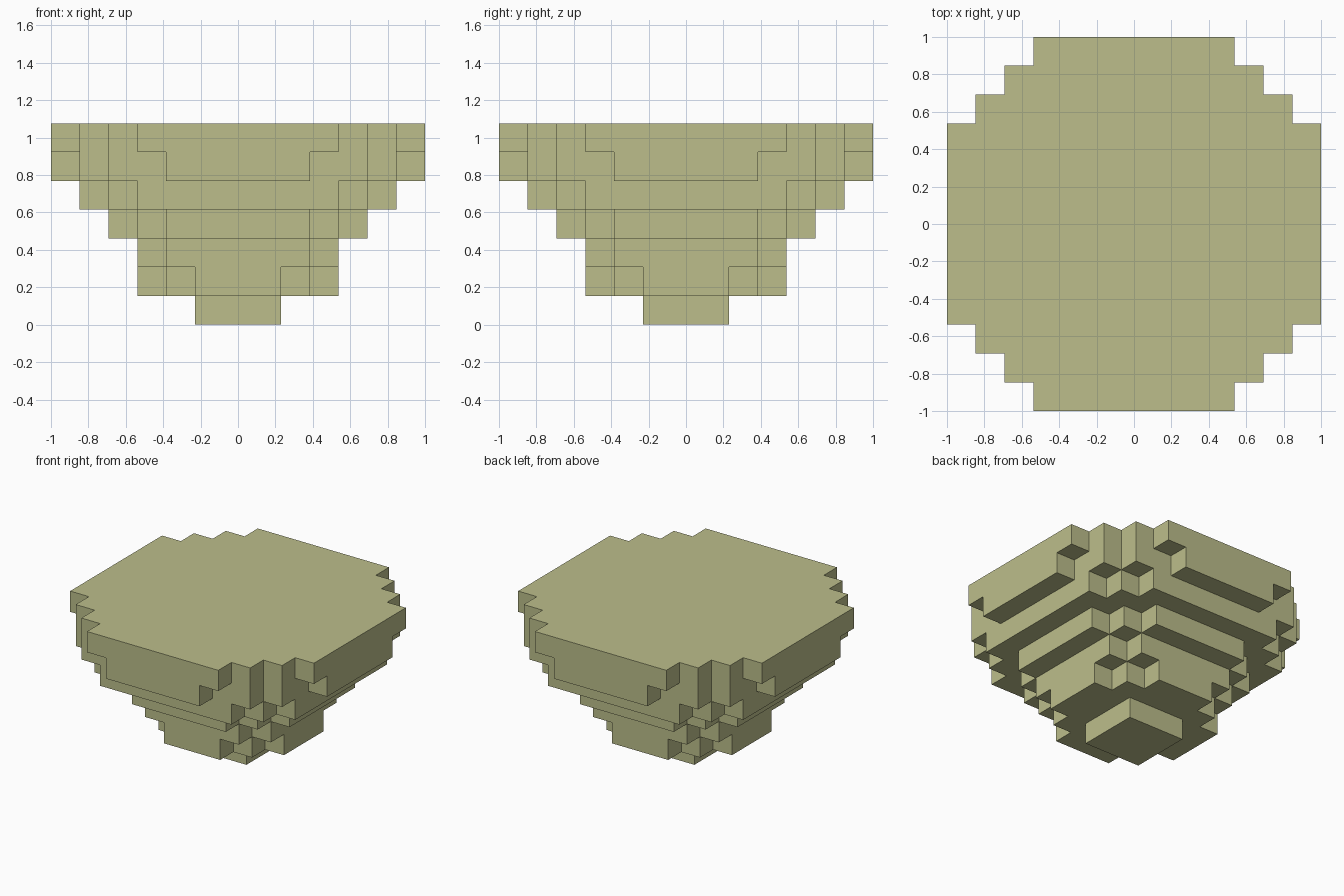
import bpy, bmesh
from mathutils import Vector

cube = bpy.data.objects.get("Cube")
if cube:
    bpy.data.objects.remove(cube, do_unlink=True)

CELL = 2 / 13      # thirteen blocks span the widest layer
REACH = 6

# Squared radius, in blocks, of each layer from the bottom up
RADII = [3, 11, 15, 22, 35, 42, 47]

# Blocks filling each round layer
blocks = {(x, y, z)
          for z, limit in enumerate(RADII)
          for x in range(-REACH, REACH + 1)
          for y in range(-REACH, REACH + 1)
          if x * x + y * y <= limit}


def add_face(bm, block, axis, sign):
    """Add the outward face of a block on the given axis and side."""
    normal, u, v = Vector(), Vector(), Vector()
    normal[axis] = sign / 2
    u[(axis + 1) % 3] = 0.5
    v[(axis + 2) % 3] = 0.5 * sign
    centre = Vector(block) + Vector((0, 0, 0.5)) + normal
    corners = (centre - u - v, centre + u - v, centre + u + v, centre - u + v)
    bm.faces.new([bm.verts.new(c * CELL) for c in corners])


# Stepped bowl: only the exposed block faces are built
bm = bmesh.new()
for block in sorted(blocks):
    for axis in range(3):
        for sign in (-1, 1):
            neighbour = list(block)
            neighbour[axis] += sign
            if tuple(neighbour) not in blocks:
                add_face(bm, block, axis, sign)
bmesh.ops.remove_doubles(bm, verts=bm.verts, dist=CELL / 100)

mesh = bpy.data.meshes.new("stepped_bowl")
bm.to_mesh(mesh)
bm.free()

# Pale olive material
colour = (0.503, 0.515, 0.258, 1)
mat = bpy.data.materials.new("pale_olive")
mat.use_nodes = True
mat.diffuse_color = colour
for node in mat.node_tree.nodes:
    if node.type == 'BSDF_PRINCIPLED':
        node.inputs["Base Color"].default_value = colour
mesh.materials.append(mat)

bowl = bpy.data.objects.new("stepped_bowl", mesh)
bpy.context.scene.collection.objects.link(bowl)
